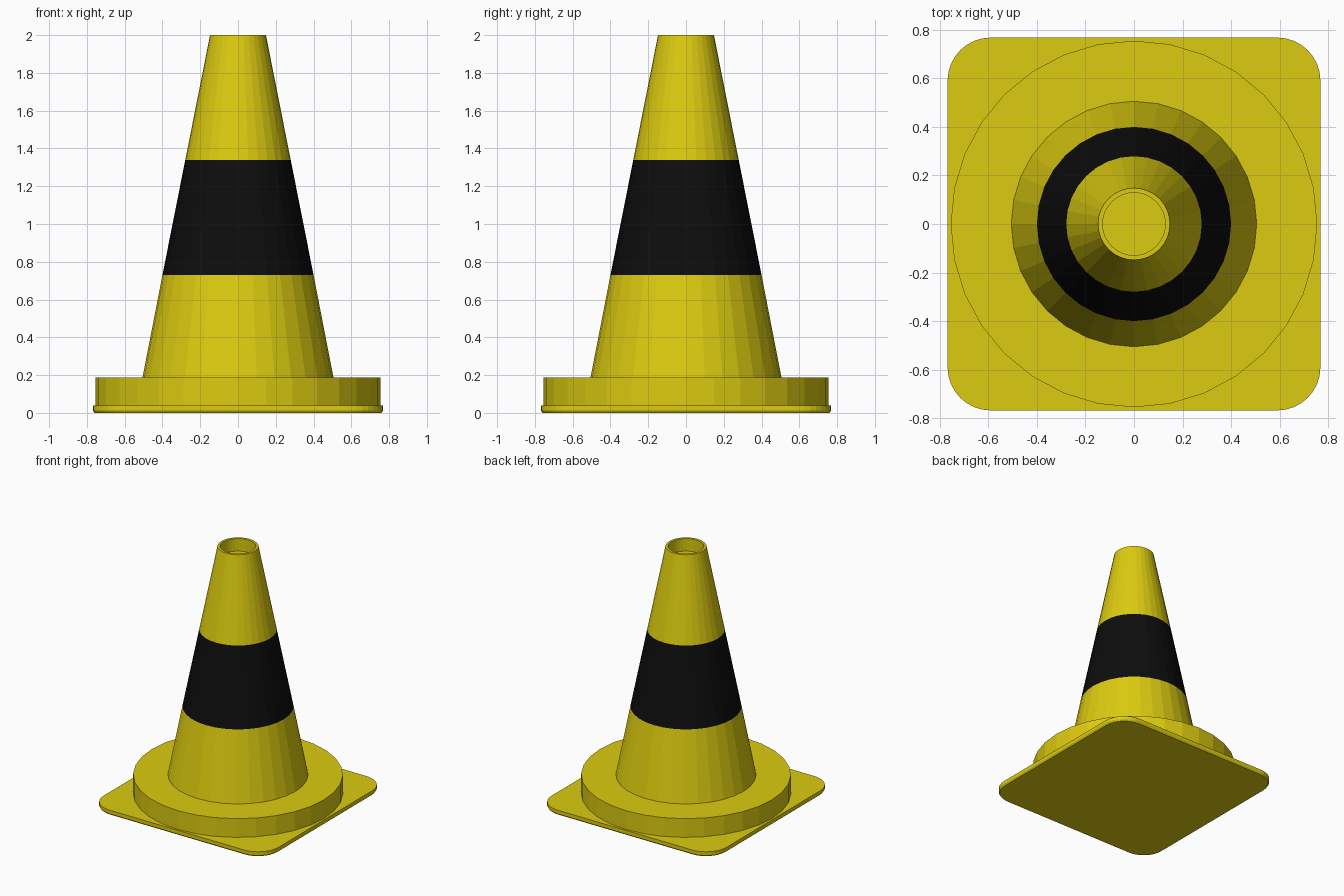
import bpy, bmesh, math

cube = bpy.data.objects.get("Cube")
if cube:
    bpy.data.objects.remove(cube, do_unlink=True)


def material(name, colour):
    m = bpy.data.materials.new(name)
    m.use_nodes = True
    m.diffuse_color = colour
    m.node_tree.nodes["Principled BSDF"].inputs["Base Color"].default_value = colour
    return m


yellow = material("yellow", (0.72, 0.60, 0.005, 1))
black = material("black", (0.004, 0.004, 0.004, 1))


def loft(name, rings, mats, band=None):
    """Join closed rings of points with quads and cap both ends."""
    bm = bmesh.new()
    loops = [[bm.verts.new(p) for p in ring] for ring in rings]
    n = len(loops[0])
    for k in range(len(loops) - 1):
        a, b = loops[k], loops[k + 1]
        for i in range(n):
            j = (i + 1) % n
            f = bm.faces.new((a[i], a[j], b[j], b[i]))
            f.material_index = 1 if k == band else 0
    bm.faces.new(loops[0][::-1])
    bm.faces.new(loops[-1])
    me = bpy.data.meshes.new(name)
    bm.to_mesh(me)
    bm.free()
    for m in mats:
        me.materials.append(m)
    ob = bpy.data.objects.new(name, me)
    bpy.context.collection.objects.link(ob)
    return ob


def circle(r, z, n=32):
    return [(r * math.cos(math.tau * i / n), r * math.sin(math.tau * i / n), z)
            for i in range(n)]


def rounded_square(half, radius, z, steps=8):
    c = half - radius
    pts = []
    for q, (sx, sy) in enumerate(((1, 1), (-1, 1), (-1, -1), (1, -1))):
        for s in range(steps + 1):
            a = math.pi / 2 * (q + s / steps)
            pts.append((sx * c + radius * math.cos(a), sy * c + radius * math.sin(a), z))
    return pts


# Square foot plate with rounded corners and a small lower chamfer
loft("base_plate", [rounded_square(0.76, 0.17, 0), rounded_square(0.768, 0.178, 0.012),
                    rounded_square(0.768, 0.178, 0.038)], [yellow])

# Round plinth
loft("base_disc", [circle(0.755, 0.03), circle(0.755, 0.187)], [yellow])

# Tapered body with black band and a shallow recess at the tip
profile = [(0.507, 0.18), (0.4, 0.73), (0.279, 1.34), (0.148, 2.0), (0.129, 2.0), (0.129, 1.9)]
loft("cone_body", [circle(r, z) for r, z in profile], [yellow, black], band=1)
